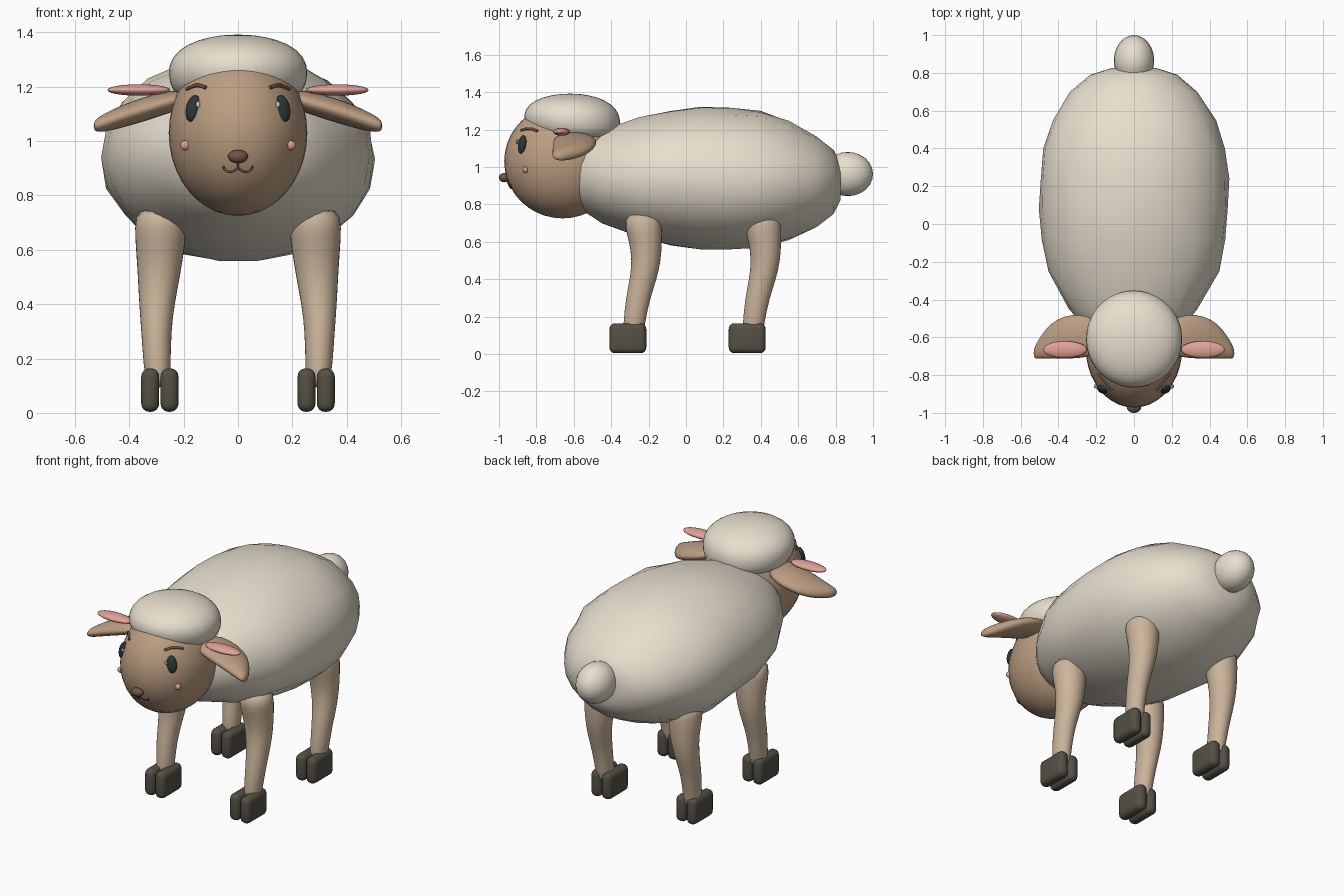
import bpy, bmesh, math, random
from mathutils import Matrix, Vector

if "Cube" in bpy.data.objects:
    bpy.data.objects.remove(bpy.data.objects["Cube"])

random.seed(4)


def material(name, rgb):
    m = bpy.data.materials.new(name)
    m.diffuse_color = (*rgb, 1)
    m.use_nodes = True
    m.node_tree.nodes["Principled BSDF"].inputs["Base Color"].default_value = m.diffuse_color
    return m


WOOL = material("wool", (0.80, 0.74, 0.62))
SKIN = material("skin", (0.50, 0.34, 0.22))
LEG = material("leg_skin", (0.60, 0.46, 0.33))
HOOF = material("hoof", (0.09, 0.08, 0.06))
DARK = material("eye_dark", (0.025, 0.035, 0.035))
WHITE = material("eye_glint", (0.9, 0.9, 0.9))
PINK = material("pink", (0.75, 0.36, 0.31))
BROWN = material("brown", (0.16, 0.09, 0.065))


def finish(name, bm, mat, subsurf=0):
    bmesh.ops.recalc_face_normals(bm, faces=bm.faces)
    me = bpy.data.meshes.new(name)
    bm.to_mesh(me)
    bm.free()
    for p in me.polygons:
        p.use_smooth = True
    me.materials.append(mat)
    ob = bpy.data.objects.new(name, me)
    bpy.context.collection.objects.link(ob)
    if subsurf:
        mod = ob.modifiers.new("smooth", 'SUBSURF')
        mod.levels = mod.render_levels = subsurf
    return ob


def ball(name, loc, radii, mat, tilt=(0, 0, 0), seg=24):
    bm = bmesh.new()
    bmesh.ops.create_uvsphere(bm, u_segments=seg, v_segments=seg // 2, radius=1)
    ob = finish(name, bm, mat)
    ob.location, ob.scale, ob.rotation_euler = loc, radii, tilt
    return ob


def loft(name, rings, axis, mat, sides=16, jitter=0.0, subsurf=0):
    """Rings are (centre, radius_u, radius_v) across the given axis."""
    u, v = [(1, 2), (0, 2), (0, 1)][axis]
    bm = bmesh.new()
    loops = []
    for c, ru, rv in rings:
        loop = []
        for i in range(sides):
            a = 2 * math.pi * i / sides
            k = 1 + random.uniform(-jitter, jitter)
            p = Vector(c)
            p[u] += ru * k * math.cos(a)
            p[v] += rv * k * math.sin(a)
            loop.append(bm.verts.new(p))
        loops.append(loop)
    for a, b in zip(loops, loops[1:]):
        for i in range(sides):
            j = (i + 1) % sides
            bm.faces.new((a[i], a[j], b[j], b[i]))
    bm.faces.new(loops[0])
    bm.faces.new(loops[-1])
    return finish(name, bm, mat, subsurf)


def face_y(x, z):
    """Front surface of the head."""
    d = 1 - (x / 0.255) ** 2 - ((z - 1.03) / 0.305) ** 2
    return -0.66 - 0.312 * math.sqrt(max(d, 0))


def stroke(name, pts, r, mat):
    cu = bpy.data.curves.new(name, 'CURVE')
    cu.dimensions = '3D'
    cu.bevel_depth, cu.bevel_resolution = r, 2
    cu.use_fill_caps = True
    sp = cu.splines.new('BEZIER')
    sp.resolution_u = 6
    sp.bezier_points.add(len(pts) - 1)
    for b, (x, z) in zip(sp.bezier_points, pts):
        b.co = (x, face_y(x, z) - 0.003, z)
        b.handle_left_type = b.handle_right_type = 'AUTO'
    cu.materials.append(mat)
    bpy.context.collection.objects.link(bpy.data.objects.new(name, cu))


# Woolly body: y, half width, lowest z, highest z
body = [(-.66, .03, .95, 1.0), (-.62, .14, .85, 1.08), (-.56, .25, .77, 1.15),
        (-.45, .34, .70, 1.20), (-.25, .455, .62, 1.265), (-.08, .49, .58, 1.30),
        (.08, .50, .56, 1.32), (.24, .50, .552, 1.315), (.4, .485, .565, 1.30),
        (.55, .43, .61, 1.25), (.7, .335, .68, 1.165), (.79, .23, .75, 1.09),
        (.825, .12, .82, 1.02)]
loft("body", [((0, y, (a + b) / 2), w, (b - a) / 2) for y, w, a, b in body],
     1, WOOL, sides=22, jitter=0.015)
ball("tail", (0, .865, .962), (.107, .135, .118), WOOL)

# Head and wool cap
ball("head", (0, -.66, 1.03), (.255, .312, .305), SKIN, seg=40)
cap = [(1.15, .19, -.58), (1.175, .245, -.595), (1.25, .265, -.61),
       (1.31, .25, -.615), (1.36, .19, -.62), (1.385, .10, -.62), (1.392, .03, -.62)]
loft("wool_cap", [((0, y, z), r, r) for z, r, y in cap], 2, WOOL, 20, 0.006, 1)

# Ear: x, front y, back y, centre z, half thickness
ear = [(.18, -.68, -.52, 1.16, .03), (.25, -.71, -.48, 1.145, .042),
       (.33, -.715, -.475, 1.122, .046), (.41, -.715, -.50, 1.097, .044),
       (.47, -.715, -.555, 1.075, .038), (.51, -.715, -.62, 1.062, .03),
       (.532, -.71, -.66, 1.055, .018)]
for s, side in ((-1, "left"), (1, "right")):
    loft(side + "_ear", [((s * x, (a + b) / 2, z), (b - a) / 2, t) for x, a, b, z, t in ear],
         0, SKIN, 16, 0, 1)
    ball(side + "_inner_ear", (s * .365, -.665, 1.188), (.116, .045, .021), PINK)
    # Face details
    ball(side + "_eye", (s * .165, face_y(.165, 1.12) + .004, 1.12), (.029, .02, .05),
         DARK, (-.2, s * -.12, s * .5))
    ball(side + "_eye_glint", (s * .147, face_y(.147, 1.135) - .012, 1.135),
         (.008, .006, .012), WHITE, seg=12)
    ball(side + "_cheek", (s * .193, face_y(.193, .985), .985), (.02, .014, .018), PINK, seg=16)
    stroke(side + "_brow", [(s * .188, 1.192), (s * .15, 1.205), (s * .118, 1.197)], .007, BROWN)
    stroke(side + "_mouth", [(s * .054, .907), (s * .047, .893), (s * .025, .887), (0, .9)],
           .004, BROWN)
ball("nose", (0, -.972, .943), (.037, .028, .025), BROWN)
stroke("mouth_stem", [(0, .93), (0, .9)], .004, BROWN)

# Leg: z, inner x, outer x, front y, back y
leg = [(.09, .25, .335, -.335, -.225), (.16, .247, .348, -.337, -.22),
       (.30, .245, .357, -.323, -.19), (.40, .232, .365, -.302, -.155),
       (.50, .212, .37, -.29, -.132), (.60, .196, .377, -.305, -.127),
       (.68, .185, .383, -.33, -.125), (.76, .195, .375, -.325, -.135)]
for s, side in ((-1, "left"), (1, "right")):
    for dy, end in ((0, "front"), (.638, "back")):
        loft(f"{end}_{side}_leg",
             [((s * (a + b) / 2, (c + d) / 2 + dy, z), (b - a) / 2, (d - c) / 2)
              for z, a, b, c, d in leg], 2, LEG, 16, 0, 1)
        # Cloven hoof: two rounded toes
        for x, toe in ((.252, "inner"), (.323, "outer")):
            bm = bmesh.new()
            bmesh.ops.create_cube(bm, size=1, matrix=Matrix.Translation(
                (s * x, -.311 + dy, .084)) @ Matrix.Diagonal((.066, .197, .16, 1)))
            ob = finish(f"{end}_{side}_{toe}_hoof", bm, HOOF)
            mod = ob.modifiers.new("round", 'BEVEL')
            mod.width, mod.segments = .03, 4
